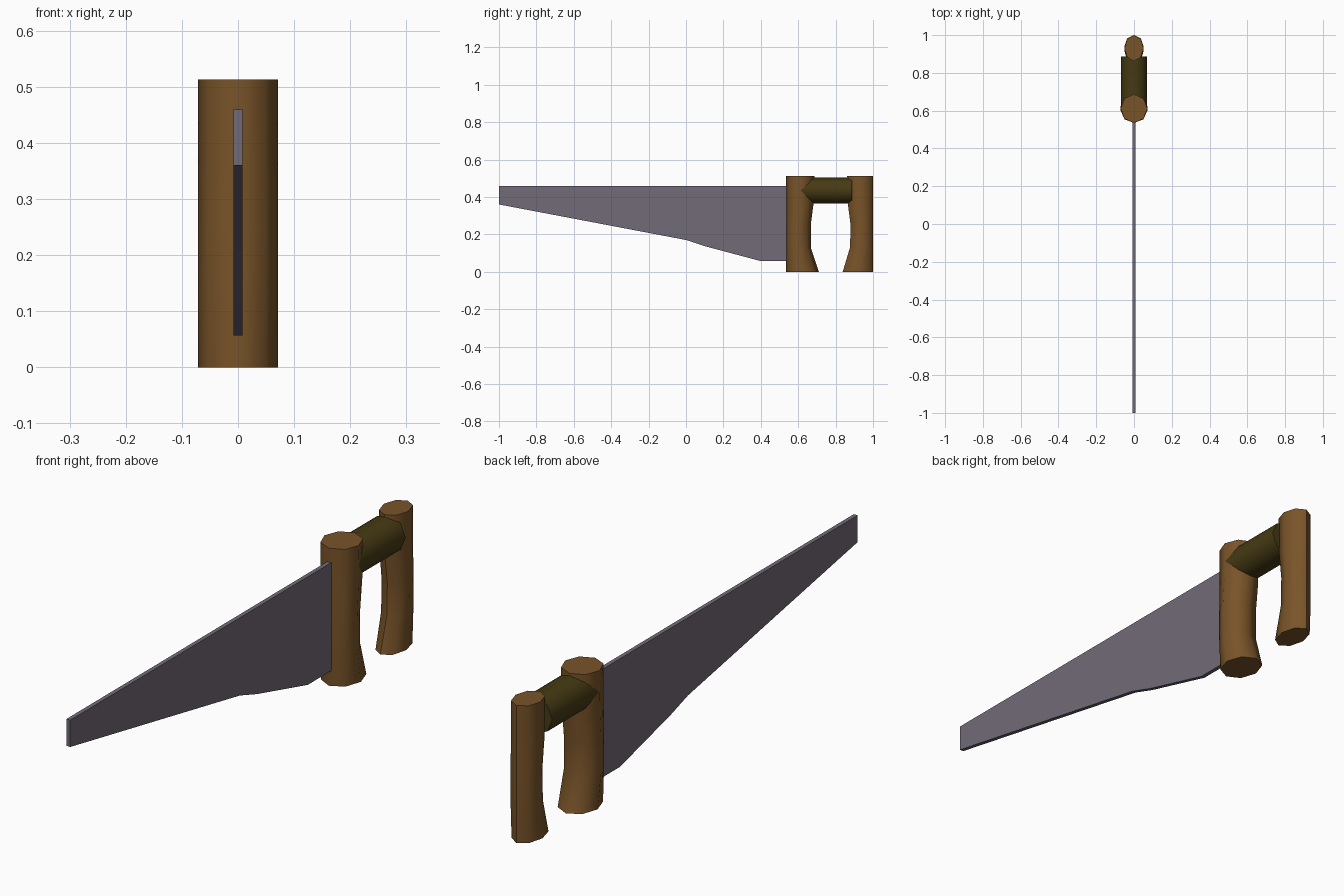
import bpy, bmesh, math

if "Cube" in bpy.data.objects:
    bpy.data.objects.remove(bpy.data.objects["Cube"])


def material(name, rgb):
    m = bpy.data.materials.new(name)
    m.diffuse_color = (*rgb, 1)
    m.use_nodes = True
    m.node_tree.nodes["Principled BSDF"].inputs["Base Color"].default_value = m.diffuse_color
    return m


wood = material("brown wood", (0.19, 0.088, 0.022))
dark_wood = material("dark wood", (0.062, 0.043, 0.007))
steel = material("grey steel", (0.17, 0.145, 0.185))


def loft(name, rings, mat):
    """Skin equal-length rings of points, cap both ends."""
    bm = bmesh.new()
    loops = [[bm.verts.new(p) for p in ring] for ring in rings]
    n = len(loops[0])
    for a, b in zip(loops, loops[1:]):
        for i in range(n):
            j = (i + 1) % n
            bm.faces.new((a[i], a[j], b[j], b[i]))
    bm.faces.new(loops[0])
    bm.faces.new(loops[-1])
    bmesh.ops.recalc_face_normals(bm, faces=bm.faces[:])
    me = bpy.data.meshes.new(name)
    bm.to_mesh(me)
    bm.free()
    me.materials.append(mat)
    ob = bpy.data.objects.new(name, me)
    bpy.context.collection.objects.link(ob)
    bpy.ops.object.select_all(action='DESELECT')
    ob.select_set(True)
    bpy.context.view_layer.objects.active = ob
    bpy.ops.object.shade_smooth_by_angle(angle=math.radians(50))
    return ob


OCT = [(math.cos(k * math.pi / 4), math.sin(k * math.pi / 4)) for k in range(8)]


def post(name, radius, levels):
    """Eight-sided upright; levels are (z, front y, back y)."""
    loft(name, [[(radius * c, (y0 + y1) / 2 + (y1 - y0) / 2 * s, z) for c, s in OCT]
                for z, y0, y1 in levels], wood)


# Two upright posts, straight on the outside, shaped on the inside
heights = (0, 0.13, 0.25, 0.365, 0.513)
post("front_post", 0.071, [(z, 0.535, y) for z, y in
                           zip(heights, (0.71, 0.667, 0.667, 0.682, 0.687))])
post("rear_grip", 0.051, [(z, y, 1.0) for z, y in
                          zip(heights, (0.838, 0.877, 0.88, 0.865, 0.862))])

# Crossbar joining the posts
loft("crossbar", [[(0.07 * c, y, 0.435 + 0.069 * s) for c, s in OCT]
                  for y in (0.605, 0.888)], dark_wood)

# Blade: side profile extruded across x
profile = [(-1, 0.46), (-1, 0.36), (0, 0.17), (0.1, 0.137),
           (0.4, 0.057), (0.58, 0.057), (0.58, 0.46)]
loft("blade", [[(x, y, z) for y, z in profile] for x in (-0.008, 0.008)], steel)
